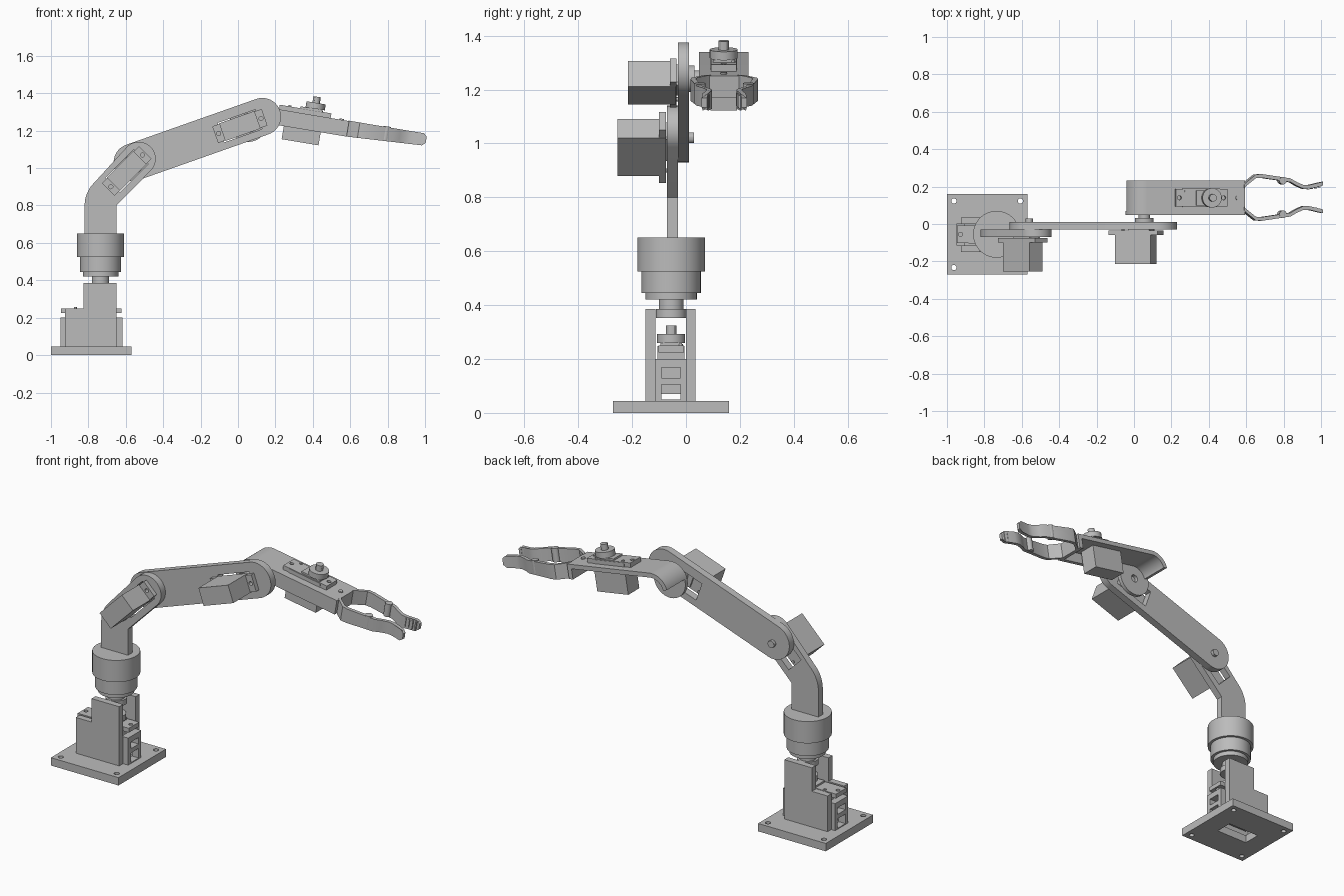
import bpy, bmesh
from math import radians, cos, sin
from mathutils import Matrix, Vector

if "Cube" in bpy.data.objects:
    bpy.data.objects.remove(bpy.data.objects["Cube"])

grey = bpy.data.materials.new("plain grey")
grey.use_nodes = True
grey.diffuse_color = (0.5, 0.5, 0.5, 1)
bsdf = next(n for n in grey.node_tree.nodes if n.type == 'BSDF_PRINCIPLED')
bsdf.inputs["Base Color"].default_value = grey.diffuse_color
WORLD = Matrix()


def tip(angle):
    return Matrix.Rotation(radians(angle), 4, 'X')


def side_frame(x, z, angle=0, y=0):
    """Local x runs along the arm, local y across it, local z to the front."""
    return (Matrix.Translation((x, y, z)) @ Matrix.Rotation(radians(-angle), 4, 'Y')
            @ tip(90))


def arc(cx, cy, r, a0, a1, n=20):
    angles = [radians(a0 + (a1 - a0) * i / n) for i in range(n + 1)]
    return [(cx + r * cos(a), cy + r * sin(a)) for a in angles]


def prism(name, pts, lo, hi, frame=WORLD):
    """Extrude a 2D outline between two local heights."""
    bm = bmesh.new()
    face = bm.faces.new([bm.verts.new((x, y, lo)) for x, y in pts])
    out = bmesh.ops.extrude_face_region(bm, geom=[face])
    moved = [v for v in out["geom"] if isinstance(v, bmesh.types.BMVert)]
    bmesh.ops.translate(bm, verts=moved, vec=(0, 0, hi - lo))
    bmesh.ops.recalc_face_normals(bm, faces=bm.faces)
    me = bpy.data.meshes.new(name)
    bm.to_mesh(me)
    bm.free()
    me.materials.append(grey)
    me.shade_smooth()
    me.set_sharp_from_angle(angle=radians(30))
    ob = bpy.data.objects.new(name, me)
    ob.matrix_world = frame
    bpy.context.collection.objects.link(ob)
    return ob


def box(name, x0, x1, y0, y1, z0, z1, frame=WORLD):
    return prism(name, [(x0, y0), (x1, y0), (x1, y1), (x0, y1)], z0, z1, frame)


def disc(name, x, y, r, lo, hi, frame=WORLD, n=32):
    return prism(name, arc(x, y, r, 0, 360 - 360 / n, n - 1), lo, hi, frame)


def cut(ob, *cutters):
    """Subtract the cutters, bake the result and remove them."""
    for c in cutters:
        c.hide_render = True
        m = ob.modifiers.new("cut", 'BOOLEAN')
        m.operation, m.solver, m.object = 'DIFFERENCE', 'EXACT', c
    bpy.context.view_layer.update()
    graph = bpy.context.evaluated_depsgraph_get()
    me = bpy.data.meshes.new_from_object(ob.evaluated_get(graph))
    ob.modifiers.clear()
    ob.data = me
    me.set_sharp_from_angle(angle=radians(30))
    for c in cutters:
        bpy.data.objects.remove(c)


def servo(name, frame, length=0.28, spline=0.075, depth=0.18):
    """Motor with its mounting flange top at local z = 0, shaft along +z."""
    box(name + "_body", -0.1, 0.1, -0.05, 0.05, -depth, -0.002, frame)
    h = length / 2
    flange = box(name + "_flange", -h, h, -0.047, 0.047, -0.025, 0, frame)
    cut(flange, *[disc("hole", s * (h - 0.02), 0, 0.011, -0.1, 0.1, frame, 16)
                  for s in (-1, 1)])
    for s in (-1, 1):
        disc(name + "_screw", s * 0.085, 0.035, 0.008, 0, 0.006, frame, 12)
    box(name + "_gear_cover", -0.03, 0.09, -0.04, 0.04, -0.01, 0.01, frame)
    disc(name + "_horn", 0.05, 0, 0.052, 0.01, 0.042, frame)
    disc(name + "_spline", 0.05, 0, 0.02, 0.04, spline, frame, 12)


# Base plate with corner holes and a central opening
CX, CY, SX = -0.785, -0.055, -0.735
plate = box("base_plate", -1, -0.57, -0.27, 0.16, 0, 0.045)
cut(plate, box("opening", CX - 0.1, CX + 0.1, CY - 0.05, CY + 0.05, -0.1, 0.1),
    *[disc("hole", CX + sx * 0.178, CY + sy * 0.178, 0.014, -0.1, 0.1, n=16)
      for sx in (-1, 1) for sy in (-1, 1)])

# Stepped side walls and windowed posts around the base motor
wall = [(-0.925, 0.045), (-0.65, 0.045), (-0.65, 0.385), (-0.825, 0.385),
        (-0.825, 0.25), (-0.925, 0.25)]
for name, y in (("front_wall", -0.15), ("back_wall", 0)):
    prism(name, wall, -y - 0.036, -y, side_frame(0, 0))
for name, x in (("left_post", -0.66), ("right_post", -0.95)):
    post = box(name, x, x + 0.043, -0.115, 0.003, 0.045, 0.2)
    cut(post, *[box("window", x - 0.1, x + 0.1, CY - 0.035, CY + 0.035, z, z + h)
                for z, h in ((0.05, 0.055), (0.13, 0.038))])
servo("base_motor", Matrix.Translation((CX, CY, 0.25)), 0.325)

# Turntable
for name, r, lo, hi in (("coupling", 0.057, 0.353, 0.385), ("neck", 0.046, 0.38, 0.425),
                        ("turntable_foot", 0.095, 0.42, 0.447),
                        ("turntable_lower", 0.11, 0.445, 0.525),
                        ("turntable_upper", 0.125, 0.525, 0.65)):
    disc(name, SX, CY, r, lo, hi, n=64)

# Shoulder motor and bent lower arm
FLAT = side_frame(0, 0)
shoulder = side_frame(-0.595, 0.985, 45, -0.075) @ tip(180)
servo("shoulder_motor", shoulder, spline=0.105)
lower = prism("lower_arm", [(-0.82, 0.65)] + arc(-0.65, 0.8, 0.17, 180, 135)
              + arc(-0.53, 1.05, 0.09, 135, -45) + [(-0.65, 0.8), (-0.65, 0.65)],
              0.03, 0.07, FLAT)
cut(lower, box("slot", -0.107, 0.107, -0.055, 0.055, -0.02, 0.1, shoulder))

# Elbow motor and straight upper arm
A = 19.5
elbow = side_frame(0.01, 1.225, A, -0.035) @ tip(180)
servo("elbow_motor", elbow, spline=0.085)
upper = prism("upper_arm", arc(-0.565, 1.03, 0.1, 90 + A, 270 + A)
              + arc(0.13, 1.275, 0.1, A - 90, A + 90), -0.012, 0.03, FLAT)
cut(upper, box("slot", -0.107, 0.107, -0.055, 0.055, -0.02, 0.1, elbow))
disc("shoulder_nut", -0.56, 1.02, 0.02, -0.027, -0.01, FLAT, 6)

# Wrist bracket: curled top plate with an end lip, and a round-ended side flange
hand = side_frame(0.055, 1.24, -9.5)
disc("elbow_collar", 0, 0, 0.05, -0.032, -0.01, hand)
disc("elbow_hub", 0, 0, 0.03, -0.05, -0.03, hand)
prism("wrist_plate", arc(0, 0, 0.1, 172, 90) + [(0.53, 0.1), (0.53, 0.016),
      (0.505, 0.016), (0.505, 0.075)] + arc(0, 0, 0.075, 90, 172),
      -0.232, -0.048, hand)
flange = prism("wrist_flange", arc(0, 0, 0.1, 90, 369, 48) + [(0.53, 0.016), (0.53, 0.1)],
               -0.07, -0.048, hand)
cut(flange, disc("hole", 0, 0, 0.022, -0.2, 0.2, hand, 16))

# Gripper motor, standing on the wrist plate
top = hand @ tip(-90)
servo("gripper_motor", top @ Matrix.Translation((0.29, 0.14, 0.125)))
disc("gripper_pivot", 0.49, 0.14, 0.012, 0.1, 0.106, top, 16)

# Mirrored gripper fingers, tapering to a rounded tip
path = [(0.525, 0.07), (0.54, 0.085), (0.588, 0.123), (0.62, 0.125), (0.776, 0.102),
        (0.81, 0.082), (0.847, 0.066), (0.875, 0.066), (0.935, 0.08), (0.953, 0.084)]
for name, s in (("back", 1), ("front", -1)):
    place = top @ Matrix.Translation((0, 0.142, 0))
    outline = [(x, s * w) for x, w in path] + [(x, s * (w - 0.02)) for x, w in path[::-1]]
    finger = prism(name + "_finger", outline, 0, 0.102, place)
    for v in finger.data.vertices:
        end = 0.015 if v.co.x > 0.95 else 0
        if v.co.z < 0.05:
            v.co.z = 0.016 + (v.co.x - 0.528) * 0.05 + end
        else:
            v.co.z -= end
    disc(name + "_finger_peg", 0.735, s * 0.09, 0.02, 0.03, 0.106, place, 20)
    for i in range(4):
        x = 0.872 + i * 0.02
        box(name + "_grip_rib", x, x + 0.008, s * (0.053 + i * 0.003) - 0.01,
            s * (0.053 + i * 0.003) + 0.004, 0.045, 0.095, place)
